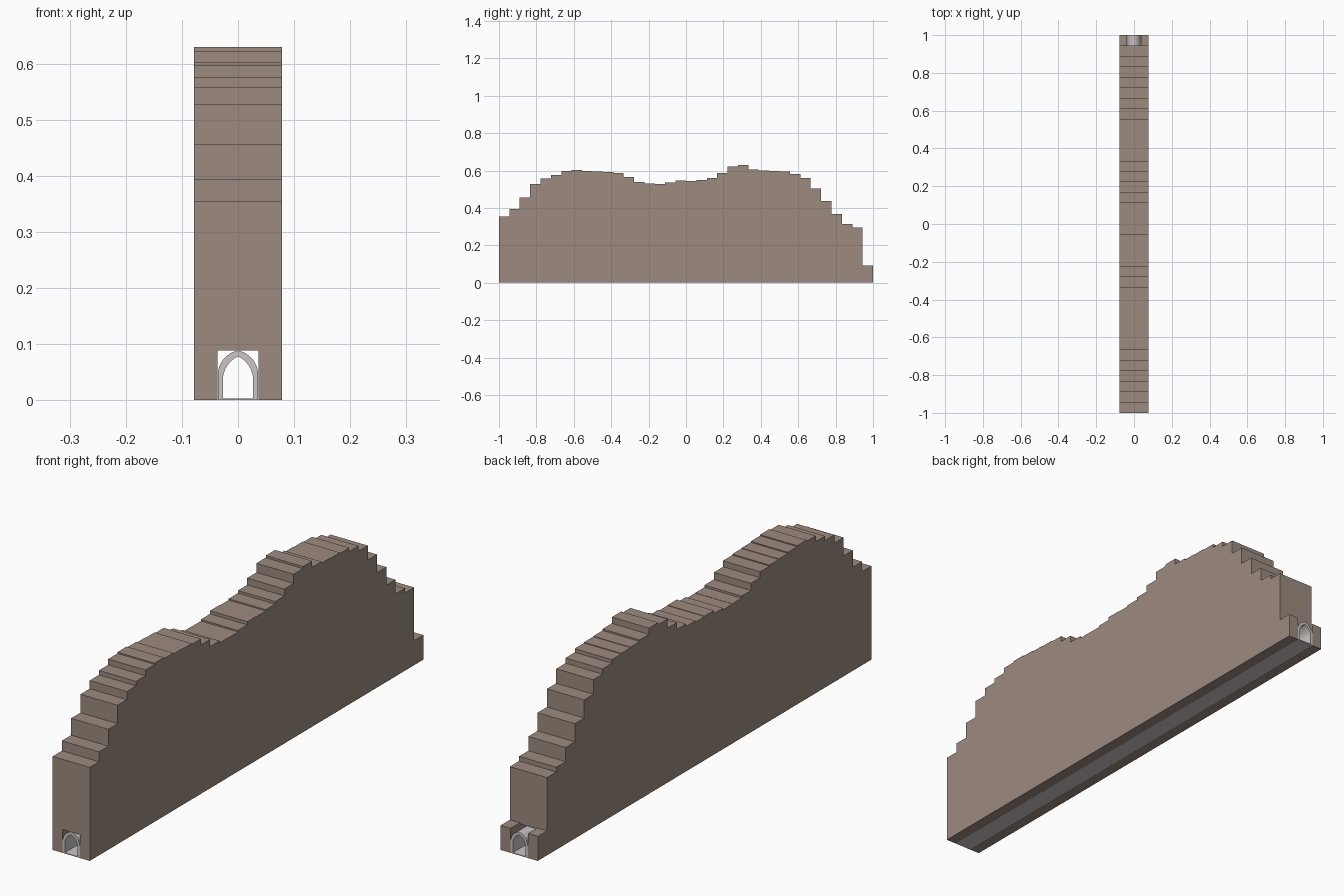
import bpy, bmesh, math

if "Cube" in bpy.data.objects:
    bpy.data.objects.remove(bpy.data.objects["Cube"])

def material(name, rgb):
    m = bpy.data.materials.new(name)
    m.diffuse_color = (*rgb, 1)
    m.use_nodes = True
    m.node_tree.nodes["Principled BSDF"].inputs["Base Color"].default_value = m.diffuse_color
    return m

ROCK = material("rock_brown", (0.335, 0.260, 0.214))
STONE = material("lining_grey", (0.60, 0.56, 0.56))

def finish(name, bm, mat):
    bmesh.ops.recalc_face_normals(bm, faces=bm.faces)
    me = bpy.data.meshes.new(name)
    bm.to_mesh(me)
    bm.free()
    me.materials.append(mat)
    ob = bpy.data.objects.new(name, me)
    bpy.context.collection.objects.link(ob)
    return ob

def side_prism(name, pts, half, mat):
    """Extrude a (y, z) outline across x."""
    bm = bmesh.new()
    f = bm.faces.new([bm.verts.new((-half, y, z)) for y, z in pts])
    r = bmesh.ops.extrude_face_region(bm, geom=[f])
    vs = [g for g in r["geom"] if isinstance(g, bmesh.types.BMVert)]
    bmesh.ops.translate(bm, verts=vs, vec=(2 * half, 0, 0))
    return finish(name, bm, mat)

# Ridge: 36 equal steps, heights from front to back
H = [.355, .393, .457, .527, .558, .575, .597, .602, .598, .594, .592, .588,
     .565, .538, .530, .529, .535, .547, .545, .550, .560, .586, .621, .629,
     .605, .599, .597, .594, .580, .560, .505, .436, .367, .313, .295, .093]
step = 2 / len(H)
outline = [(-1, 0)]
for i, h in enumerate(H):
    outline += [(-1 + i * step, h), (-1 + (i + 1) * step, h)]
outline.append((1, 0))
ridge = side_prism("ridge", outline, 0.078, ROCK)

# Tunnel channel, open to the sky on the last low step
Y = 1 - step
cutter = side_prism("channel_cutter", [(-1.1, -.1), (1.1, -.1), (1.1, .2), (Y, .2),
                                       (Y, .089), (-1.1, .089)], 0.0365, ROCK)
cutter.hide_render = True
mod = ridge.modifiers.new("channel", 'BOOLEAN')
mod.operation = 'DIFFERENCE'
mod.solver = 'EXACT'
mod.object = cutter
bpy.context.view_layer.objects.active = ridge
bpy.ops.object.modifier_apply(modifier=mod.name)
bpy.data.objects.remove(cutter)

# Pointed arch lining running the full length
def arch(w, base, spring, top, n=8):
    h = top - spring
    r = (h * h + w * w) / (2 * w)
    end = math.asin(h / r)
    right = [(w, base)] + [(w - r + r * math.cos(end * k / n),
                            spring + r * math.sin(end * k / n)) for k in range(n + 1)]
    return right + [(-x, z) for x, z in right[-2::-1]]

bm = bmesh.new()
rings = [[[bm.verts.new((x, y, z)) for x, z in prof] for y in (-1, 1)]
         for prof in (arch(.036, 0, .045, .0885), arch(.027, .003, .036, .078))]
n = len(rings[0][0])
(of, ob), (inf, inb) = rings
for i in range(n):
    j = (i + 1) % n
    for a, b in ((of, ob), (inb, inf), (inf, of), (ob, inb)):
        bm.faces.new((a[i], a[j], b[j], b[i]))
finish("tunnel_lining", bm, STONE)
